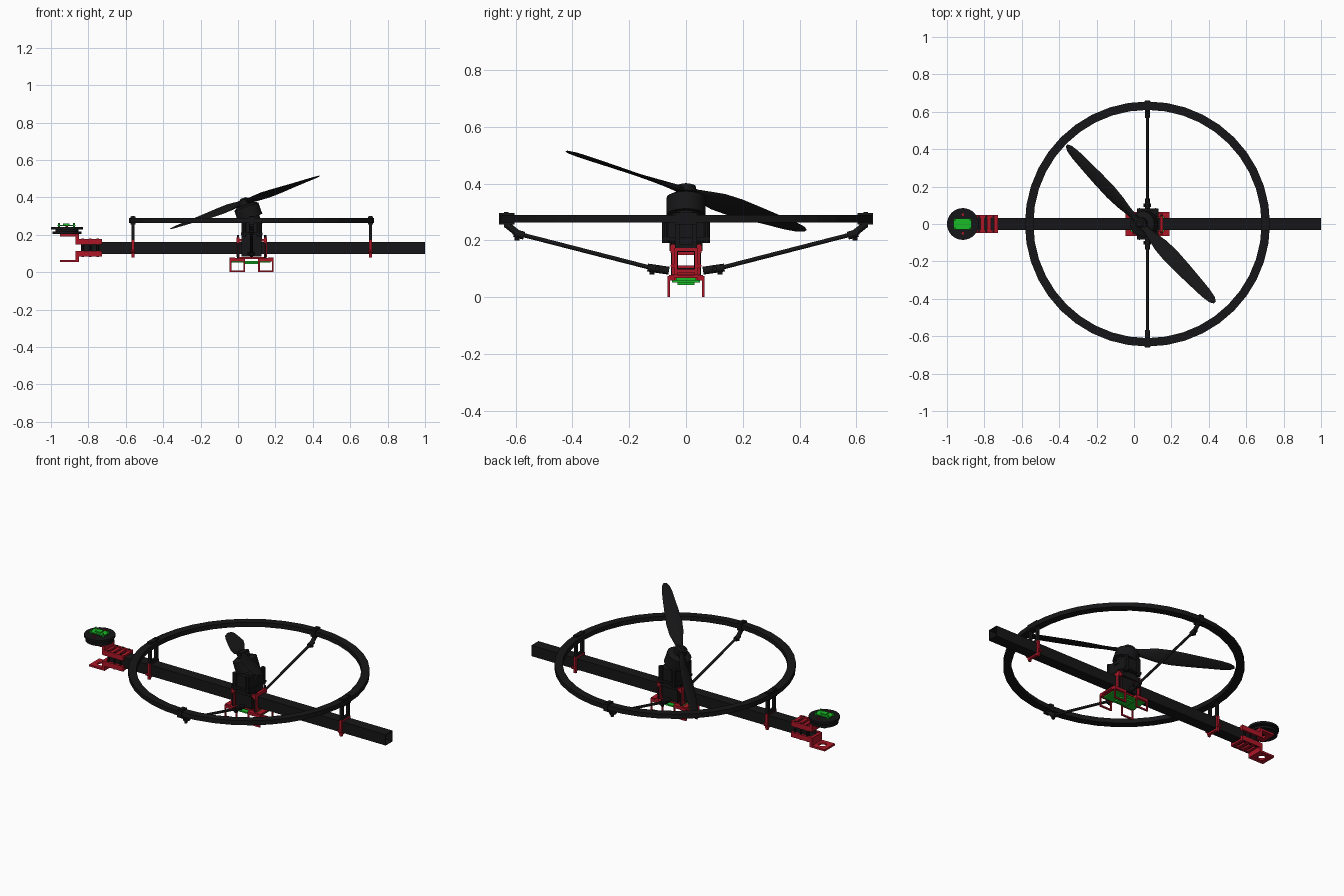
import bpy, bmesh, math
from mathutils import Vector, Matrix

if "Cube" in bpy.data.objects:
    bpy.data.objects.remove(bpy.data.objects["Cube"])


def material(name, rgb):
    m = bpy.data.materials.new(name)
    m.diffuse_color = (*rgb, 1)
    m.use_nodes = True
    m.node_tree.nodes["Principled BSDF"].inputs["Base Color"].default_value = m.diffuse_color
    return m


BLACK = material("black", (0.008, 0.008, 0.009))
RED = material("red", (0.42, 0.008, 0.02))
GREEN = material("green", (0.01, 0.5, 0.02))
CX = 0.072  # ring and motor centre


def finish(name, bm, mat, smooth=False):
    bmesh.ops.recalc_face_normals(bm, faces=bm.faces[:])
    me = bpy.data.meshes.new(name)
    bm.to_mesh(me)
    bm.free()
    ob = bpy.data.objects.new(name, me)
    bpy.context.collection.objects.link(ob)
    me.materials.append(mat)
    if smooth:
        bpy.ops.object.select_all(action='DESELECT')
        ob.select_set(True)
        bpy.context.view_layer.objects.active = ob
        bpy.ops.object.shade_smooth_by_angle(angle=math.radians(35))
    return ob


def box(name, x, y, z, mat):
    """Box from (min, max) pairs."""
    bm = bmesh.new()
    c = Vector(((x[0] + x[1]) / 2, (y[0] + y[1]) / 2, (z[0] + z[1]) / 2))
    s = Matrix.Diagonal((x[1] - x[0], y[1] - y[0], z[1] - z[0], 1))
    bmesh.ops.create_cube(bm, size=1, matrix=Matrix.Translation(c) @ s)
    return finish(name, bm, mat)


def rod(name, a, b, r, mat, n=16, r2=None):
    """Cylinder or cone between two points."""
    a, b = Vector(a), Vector(b)
    d = b - a
    bm = bmesh.new()
    mtx = Matrix.Translation((a + b) / 2) @ d.to_track_quat('Z', 'Y').to_matrix().to_4x4()
    bmesh.ops.create_cone(bm, cap_ends=True, segments=n, radius1=r,
                          radius2=r if r2 is None else r2, depth=d.length, matrix=mtx)
    return finish(name, bm, mat, n > 8)


def loft(name, loops, mat, closed=False, caps=True, smooth=False):
    bm = bmesh.new()
    vs = [[bm.verts.new(p) for p in lp] for lp in loops]
    n = len(vs[0])
    for i in range(len(vs) if closed else len(vs) - 1):
        a, b = vs[i], vs[(i + 1) % len(vs)]
        for j in range(n):
            k = (j + 1) % n
            bm.faces.new((a[j], a[k], b[k], b[j]))
    if caps and not closed:
        bm.faces.new(vs[0])
        bm.faces.new(vs[-1])
    return finish(name, bm, mat, smooth)


def square(x, h, zc=0.13):
    return [(x, -h, zc - h), (x, h, zc - h), (x, h, zc + h), (x, -h, zc + h)]


def sleeve(name, x0, x1, outer, inner, mat):
    """Open square tube along x around the beam."""
    return loft(name, [square(x0, outer), square(x1, outer), square(x1, inner),
                       square(x0, inner)], mat, closed=True)


# Hollow main beam
sleeve("main_beam", -0.84, 1.0, 0.0325, 0.028, BLACK)

# Propeller guard ring
N = 40
ring = []
for i in range(N):
    t = 2 * math.pi * i / N
    ring.append([(CX + r * math.cos(t), r * math.sin(t), z) for r, z in
                 ((0.61, 0.263), (0.655, 0.263), (0.655, 0.29), (0.61, 0.29))])
loft("guard_ring", ring, BLACK, closed=True)

# Ring posts on the beam, with red clamps
for x in (-0.562, 0.708):
    sleeve("ring_clamp", x - 0.008, x + 0.008, 0.043, 0.0325, RED)
    for s in (-1, 1):
        box("clamp_foot", (x - 0.008, x + 0.008), sorted((s * 0.03, s * 0.042)), (0.078, 0.09), RED)
        rod("clamp_bolt", (x - 0.012, s * 0.047, 0.11), (x + 0.012, s * 0.047, 0.11), 0.008, RED, 8)
        box("ring_post", (x - 0.008, x + 0.008), sorted((s * 0.022, s * 0.038)), (0.17, 0.3), BLACK)
    box("post_base", (x - 0.008, x + 0.008), (-0.038, 0.038), (0.165, 0.185), BLACK)
    box("post_top", (x - 0.014, x + 0.014), (-0.038, 0.038), (0.255, 0.298), BLACK)

# Side struts from the beam to the ring
for s in (-1, 1):
    P = lambda y, z, x=CX: (x, s * y, z)
    rod("side_strut", P(0.1, 0.097), P(0.61, 0.228), 0.0075, BLACK, 12)
    rod("strut_inner_sleeve", P(0.06, 0.093), P(0.135, 0.104), 0.014, BLACK, 12)
    rod("strut_outer_sleeve", P(0.57, 0.216), P(0.605, 0.226), 0.014, BLACK, 12)
    rod("strut_elbow", P(0.59, 0.222), P(0.635, 0.258), 0.012, BLACK, 12)
    rod("inner_pin", P(0.12, 0.08), P(0.12, 0.115), 0.009, BLACK, 8)
    rod("outer_pin", P(0.595, 0.2), P(0.595, 0.228), 0.009, BLACK, 8)
    rod("hinge_pin", P(0.1, 0.1, CX - 0.02), P(0.1, 0.1, CX + 0.02), 0.009, BLACK, 8)
    box("ring_clip", (CX - 0.014, CX + 0.014), sorted((s * 0.604, s * 0.659)), (0.255, 0.297), BLACK)
    box("clip_stem", (CX - 0.01, CX + 0.01), sorted((s * 0.625, s * 0.642)), (0.245, 0.3), BLACK)

# Motor mount: clamps round the beam and stacked housing
for x in (0.0, 0.146):
    sleeve("mount_clamp", x - 0.008, x + 0.008, 0.05, 0.0325, RED)
    for s in (-1, 1):
        box("mount_lug", (x - 0.008, x + 0.008), sorted((s * 0.035, s * 0.055)), (0.155, 0.185), RED)
        rod("mount_bolt", (x, s * 0.046, 0.07), (x, s * 0.046, 0.2), 0.006, BLACK, 8)
for s in (-1, 1):
    box("mount_side_plate", (0.02, 0.125), sorted((s * 0.034, s * 0.05)), (0.085, 0.17), BLACK)
    box("mount_rail", (-0.008, 0.154), sorted((s * 0.04, s * 0.056)), (0.163, 0.178), RED)
    for x in (0.03, 0.115):
        rod("housing_column", (x, s * 0.072, 0.19), (x, s * 0.072, 0.29), 0.013, BLACK, 10)
box("housing_base", (0.018, 0.128), (-0.058, 0.058), (0.163, 0.205), BLACK)
box("housing_body", (0.022, 0.124), (-0.072, 0.072), (0.2, 0.282), BLACK)
box("housing_flange", (0.016, 0.13), (-0.084, 0.084), (0.2, 0.212), BLACK)

# Tilted motor drum and hub
T = math.radians(19.5)
axis = Vector((-math.sin(T), 0, math.cos(T)))
hub = Vector((0.036, 0, 0.374))
A = lambda h: hub + axis * h
rod("motor_base", A(-0.14), A(-0.085), 0.05, BLACK, 20)
rod("motor_drum", A(-0.09), A(-0.025), 0.068, BLACK, 24)
rod("motor_shoulder", A(-0.025), A(-0.014), 0.066, BLACK, 24, 0.048)
rod("propeller_hub", A(-0.016), A(0.016), 0.035, BLACK, 20)
rod("hub_cap", A(0.016), A(0.024), 0.024, BLACK, 16, 0.014)

# Twisted propeller blades: radius, chord, thickness, twist
SECT = [(0.0, 0.045, 0.026, -20), (0.05, 0.04, 0.024, -32), (0.1, 0.058, 0.018, -34),
        (0.16, 0.08, 0.014, -30), (0.24, 0.088, 0.011, -25), (0.34, 0.08, 0.009, -20),
        (0.44, 0.068, 0.007, -16), (0.52, 0.058, 0.006, -13), (0.57, 0.042, 0.005, -11),
        (0.594, 0.016, 0.003, -10)]
d0 = Vector((0.67, -0.71, 0.237)).normalized()
for s in (-1, 1):
    d = d0 * s
    e = axis.cross(d)
    loops = []
    for r, chord, th, tw in SECT:
        w = math.radians(tw)
        c = e * math.cos(w) + axis * math.sin(w)
        n = axis * math.cos(w) - e * math.sin(w)
        loops.append([hub + d * r + c * (math.cos(a) * chord / 2) + n * (math.sin(a) * th / 2)
                      for a in (2 * math.pi * k / 12 for k in range(12))])
    loft("propeller_blade", loops, BLACK, smooth=True)

# Landing skids: four loops with cross bars and side flanges
for x0, x1 in ((-0.045, 0.038), (0.108, 0.19)):
    for s in (-1, 1):
        Y = sorted((s * 0.057, s * 0.065))
        for x in (x0, x1 - 0.009):
            box("skid_leg", (x, x + 0.009), Y, (0.0, 0.072), RED)
        box("skid_foot", (x0, x1), Y, (0.0, 0.009), RED)
        box("skid_top", (x0, x1), sorted((s * 0.04, s * 0.065)), (0.058, 0.075), RED)
    xo = x0 if x0 < 0 else x1 - 0.03
    box("skid_cross_bar", (xo, xo + 0.03), (-0.06, 0.06), (0.068, 0.078), RED)

# Controller board under the beam
box("controller_board", (-0.035, 0.175), (-0.05, 0.05), (0.052, 0.06), GREEN)
box("board_chip", (0.03, 0.11), (-0.03, 0.03), (0.043, 0.053), GREEN)
box("board_connector", (0.12, 0.15), (-0.035, 0.035), (0.06, 0.07), GREEN)
box("board_tray", (0.0, 0.146), (-0.04, 0.04), (0.07, 0.08), RED)

# Ladder-shaped end clamp on the beam
for z in ((0.083, 0.113), (0.147, 0.177)):
    for s in (-1, 1):
        box("end_clamp_rail", (-0.855, -0.727), sorted((s * 0.033, s * 0.048)), z, RED)
for z in ((0.086, 0.0965), (0.1635, 0.174)):
    for x in (-0.845, -0.81, -0.775, -0.738):
        box("end_clamp_rung", (x - 0.01, x + 0.01), (-0.035, 0.035), z, RED)
for s in (-1, 1):
    for x in (-0.83, -0.79, -0.75):
        rod("end_clamp_bolt", (x, s * 0.04, 0.08), (x, s * 0.04, 0.18), 0.006, BLACK, 8)

# Fork with upper and lower sensor plates
for z0, z1 in ((0.055, 0.112), (0.148, 0.205)):
    box("fork_upright", (-0.868, -0.85), (-0.048, 0.048), (z0, z1), RED)
for z0, z1 in ((0.055, 0.066), (0.192, 0.204)):
    hole, edge = [], []
    for k in range(24):
        a = 2 * math.pi * k / 24
        c, s = math.cos(a), math.sin(a)
        m = max(abs(c), abs(s))
        edge.append((-0.904 + 0.048 * c / m, 0.048 * s / m))
        hole.append((-0.904 + 0.022 * c, 0.022 * s))
    up = lambda pts, z: [(x, y, z) for x, y in pts]
    loft("fork_plate", [up(edge, z0), up(edge, z1), up(hole, z1), up(hole, z0)], RED, closed=True)

# Spool-shaped disc with a small board on top
D = -0.915
for z0, z1, r in ((0.204, 0.217, 0.078), (0.217, 0.228, 0.062), (0.228, 0.241, 0.085)):
    rod("sensor_disc", (D, 0, z0), (D, 0, z1), r, BLACK, 32)
box("sensor_board", (-0.965, -0.868), (-0.029, 0.029), (0.247, 0.253), GREEN)
for x in (-0.957, -0.876):
    for y in (-0.022, 0.022):
        rod("board_standoff", (x, y, 0.238), (x, y, 0.262), 0.005, GREEN, 8)
box("sensor_chip", (-0.935, -0.9), (-0.016, 0.016), (0.253, 0.26), GREEN)
for s in (-1, 1):
    rod("disc_screw", (D, s * 0.05, 0.238), (D, s * 0.05, 0.247), 0.007, RED, 8)
